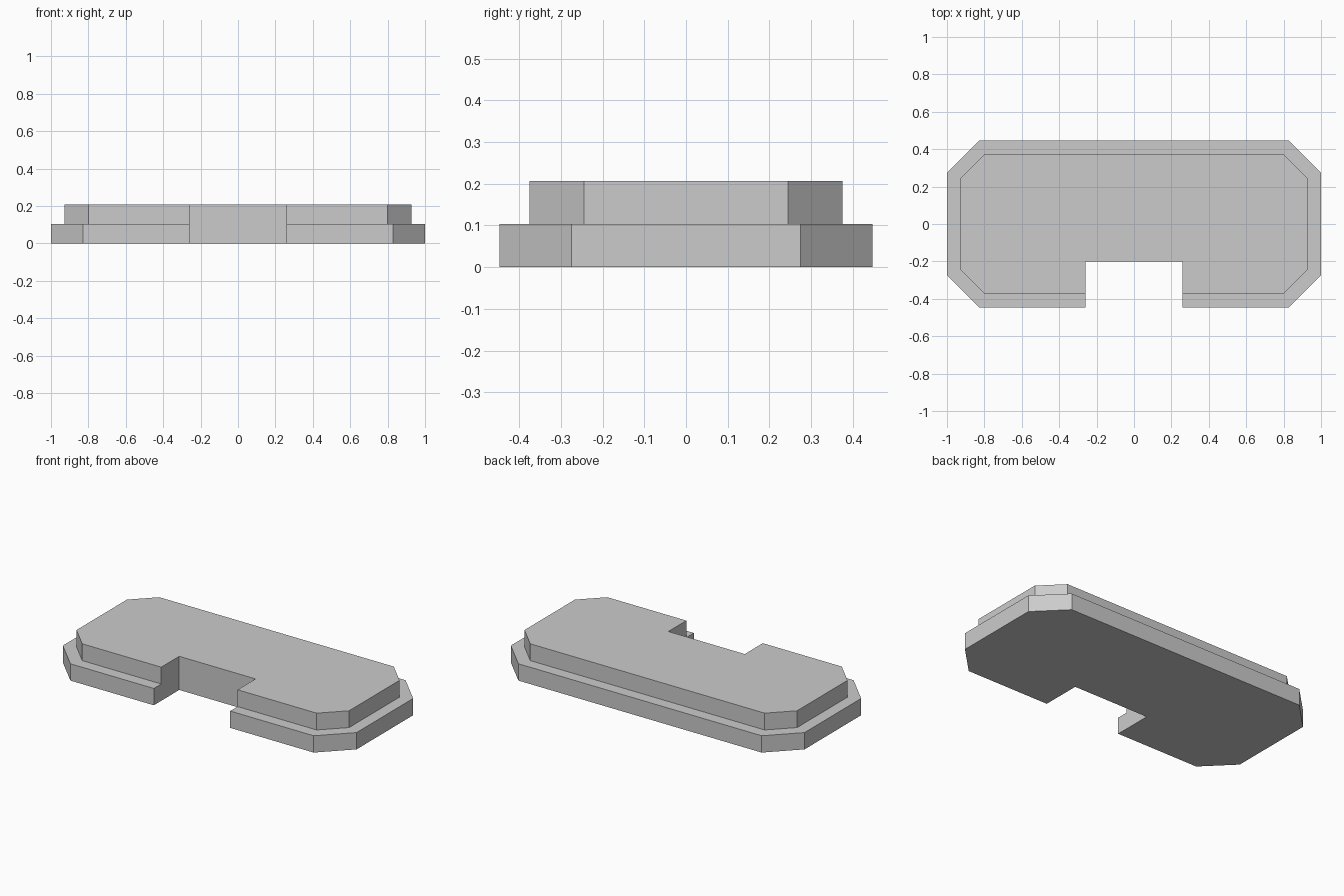
import bpy
import bmesh

if "Cube" in bpy.data.objects:
    bpy.data.objects.remove(bpy.data.objects["Cube"], do_unlink=True)

# Single stone grey
grey = bpy.data.materials.new("stone_grey")
grey.use_nodes = True
colour = (0.6, 0.6, 0.6, 1)
grey.diffuse_color = colour
grey.node_tree.nodes["Principled BSDF"].inputs["Base Color"].default_value = colour

NOTCH_X, NOTCH_Y = 0.26, -0.2
STEP = 0.1035


def slab(name, half_x, half_y, cut, bottom):
    """Chamfered slab with a rectangular notch in the front edge."""
    half = [(NOTCH_X, NOTCH_Y), (NOTCH_X, -half_y), (half_x - cut, -half_y),
            (half_x, cut - half_y), (half_x, half_y - cut), (half_x - cut, half_y)]
    outline = half + [(-x, y) for x, y in reversed(half)]
    bm = bmesh.new()
    base = bm.faces.new([bm.verts.new((x, y, bottom)) for x, y in outline])
    top = bmesh.ops.extrude_face_region(bm, geom=[base], use_keep_orig=True)
    verts = [v for v in top["geom"] if isinstance(v, bmesh.types.BMVert)]
    bmesh.ops.translate(bm, verts=verts, vec=(0, 0, STEP))
    bmesh.ops.recalc_face_normals(bm, faces=bm.faces)
    mesh = bpy.data.meshes.new(name)
    bm.to_mesh(mesh)
    bm.free()
    mesh.materials.append(grey)
    obj = bpy.data.objects.new(name, mesh)
    bpy.context.collection.objects.link(obj)
    return obj


# Two stacked tiers
slab("lower_step", 1.0, 0.447, 0.172, 0)
slab("upper_step", 0.928, 0.375, 0.13, STEP)
